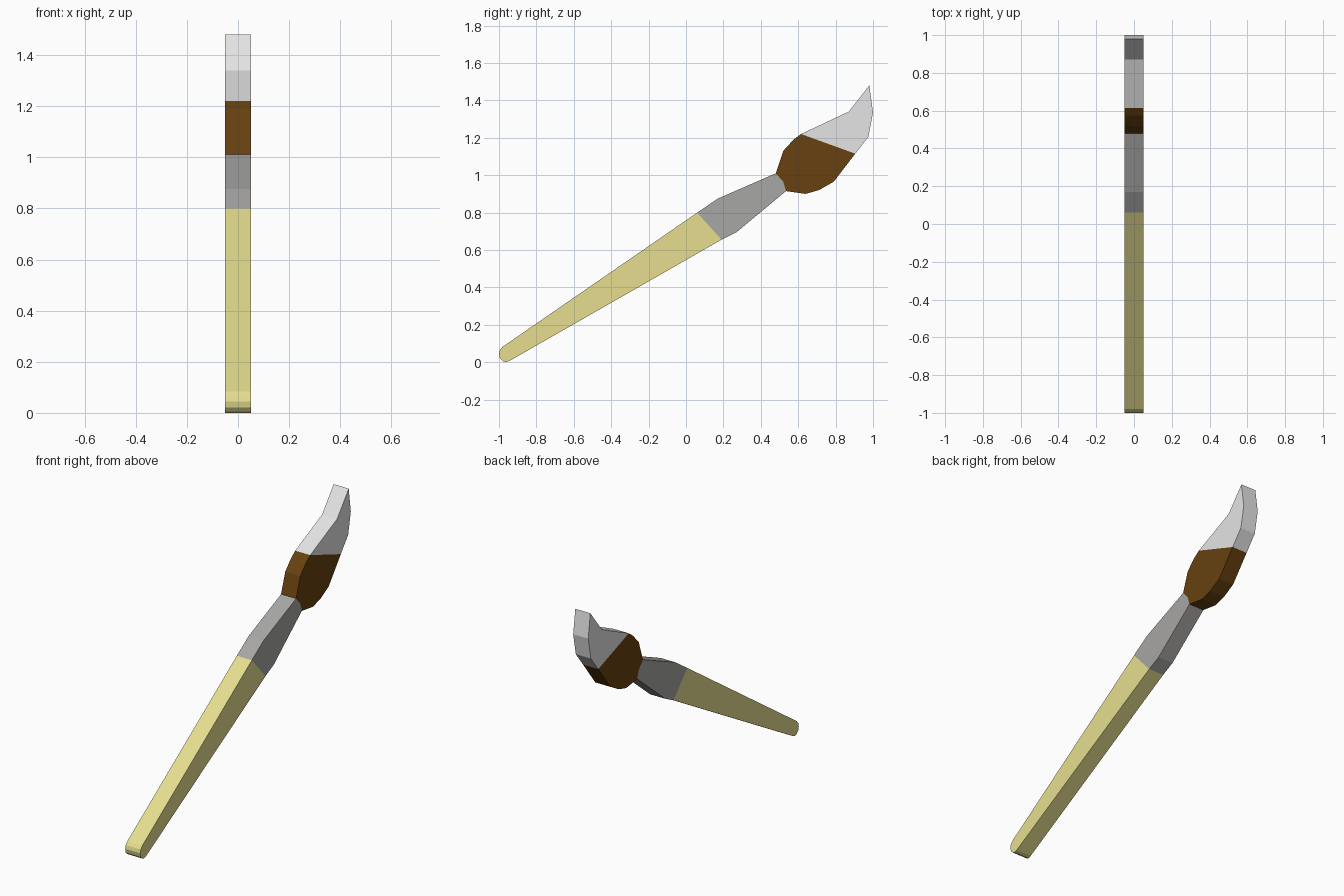
import bpy
import bmesh
from mathutils import Vector

cube = bpy.data.objects.get("Cube")
if cube:
    bpy.data.objects.remove(cube, do_unlink=True)

HALF_WIDTH = 0.05


def material(name, rgb):
    mat = bpy.data.materials.new(name)
    mat.use_nodes = True
    color = (*rgb, 1)
    mat.diffuse_color = color
    mat.node_tree.nodes["Principled BSDF"].inputs["Base Color"].default_value = color
    return mat


def slab(name, outline, mat):
    """Extrude a side outline of (y, z) points across the brush width."""
    bm = bmesh.new()
    face = bm.faces.new([bm.verts.new((-HALF_WIDTH, y, z)) for y, z in outline])
    result = bmesh.ops.extrude_face_region(bm, geom=[face])
    moved = [v for v in result["geom"] if isinstance(v, bmesh.types.BMVert)]
    bmesh.ops.translate(bm, verts=moved, vec=Vector((2 * HALF_WIDTH, 0, 0)))
    bmesh.ops.recalc_face_normals(bm, faces=bm.faces)
    mesh = bpy.data.meshes.new(name)
    bm.to_mesh(mesh)
    bm.free()
    mesh.materials.append(mat)
    obj = bpy.data.objects.new(name, mesh)
    bpy.context.collection.objects.link(obj)
    return obj


wood = material("pale wood", (0.79, 0.73, 0.28))
metal = material("grey metal", (0.39, 0.385, 0.375))
brown = material("brown bristle", (0.135, 0.053, 0.005))
white = material("white paint", (0.78, 0.78, 0.78))

# Outline points shared by neighbouring parts
grip_top, grip_low = (0.06, 0.80), (0.19, 0.655)
neck = [(0.48, 1.01), (0.52, 0.965), (0.535, 0.915)]
paint_top, paint_low = (0.615, 1.22), (0.905, 1.115)

# Tapered handle with a rounded butt
butt = [(-0.98, 0.083), (-0.995, 0.065), (-1.0, 0.045), (-0.995, 0.022),
        (-0.98, 0.006), (-0.965, 0.0), (-0.945, 0.006)]
slab("handle", [grip_top, *butt, grip_low], wood)

# Metal collar
slab("ferrule", [grip_top, grip_low, (0.27, 0.695), *reversed(neck),
                 (0.17, 0.875)], metal)

# Swollen bristle base
slab("bristles", [*neck, (0.64, 0.90), (0.71, 0.92), (0.79, 0.965), paint_low,
                  paint_top, (0.575, 1.19), (0.52, 1.13)], brown)

# Curved painted tip
slab("bristle_tip", [paint_top, paint_low, (0.975, 1.205), (1.0, 1.335),
                     (0.98, 1.48), (0.87, 1.34)], white)
